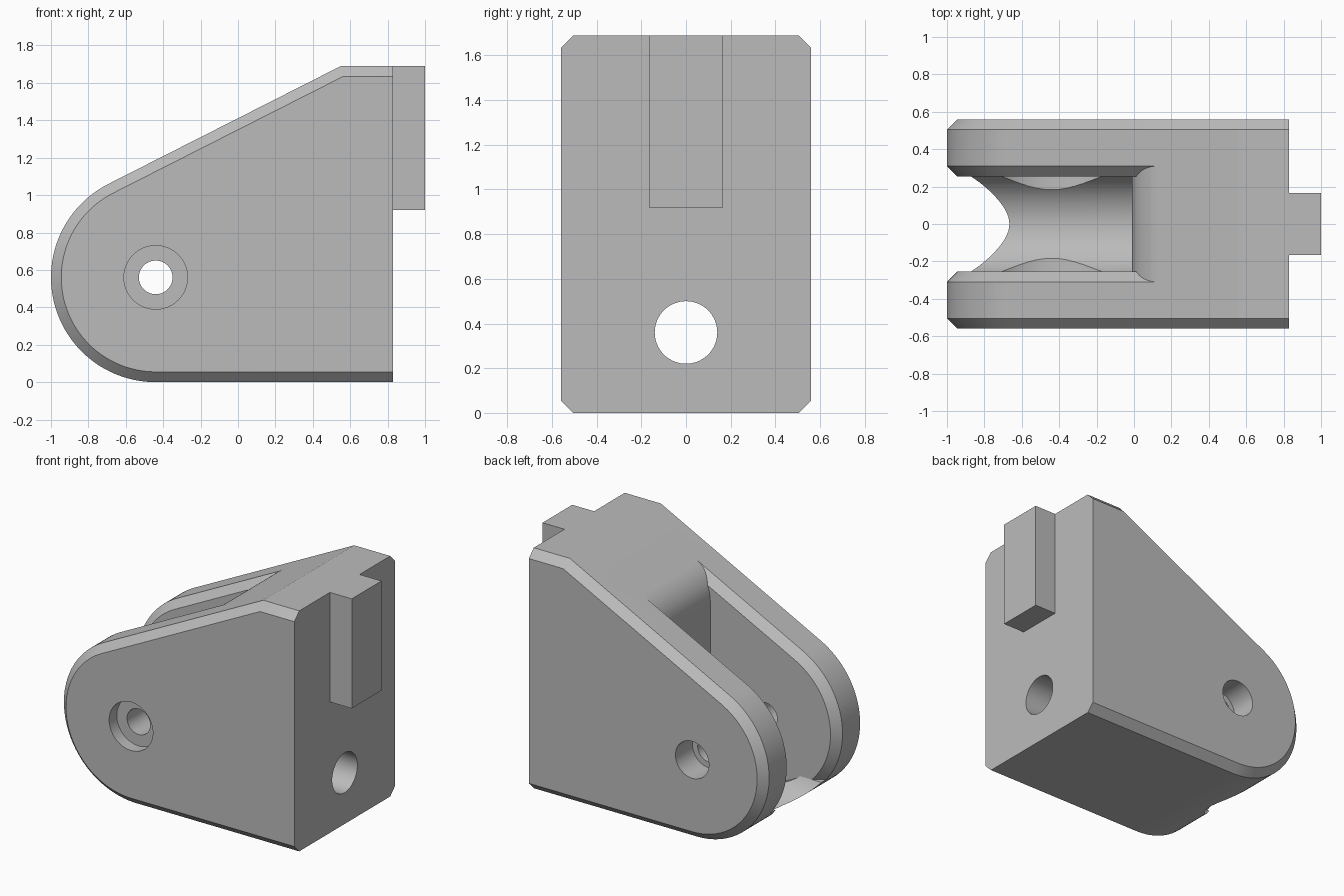
import bpy, bmesh
from math import sin, cos, tan, asin, atan2, hypot, radians, pi

cube = bpy.data.objects.get("Cube")
if cube:
    bpy.data.objects.remove(cube, do_unlink=True)

# Main dimensions
RIGHT, TOP, HALF = 0.83, 1.69, 0.56      # body right face, height, half width
PX, PZ, R = -0.44, 0.56, 0.56            # pin centre and nose radius
BEVEL = 0.055
SLOT, SLOT_END, SLOT_ROUND = 0.255, -0.01, 0.25
TROUGH_R, TROUGH_Z = 0.285, 0.333
dx, dz = 0.55 - PX, TOP - PZ
SLOPE = atan2(dz, dx) - asin(R / hypot(dx, dz))

grey = bpy.data.materials.new("grey_plastic")
grey.use_nodes = True
colour = (0.5, 0.5, 0.5, 1)
grey.diffuse_color = colour
grey.node_tree.nodes["Principled BSDF"].inputs["Base Color"].default_value = colour


def loft(name, rings):
    """Closed solid through rings of equal point count."""
    bm = bmesh.new()
    loops = [[bm.verts.new(p) for p in ring] for ring in rings]
    for a, b in zip(loops, loops[1:]):
        for i in range(len(a)):
            j = (i + 1) % len(a)
            bm.faces.new((a[i], a[j], b[j], b[i]))
    bm.faces.new(loops[0])
    bm.faces.new(loops[-1])
    bmesh.ops.recalc_face_normals(bm, faces=bm.faces)
    mesh = bpy.data.meshes.new(name)
    bm.to_mesh(mesh)
    bm.free()
    mesh.materials.append(grey)
    ob = bpy.data.objects.new(name, mesh)
    bpy.context.collection.objects.link(ob)
    return ob


def arc(cx, cy, r, start, end, n):
    return [(cx + r * cos(start + (end - start) * i / n),
             cy + r * sin(start + (end - start) * i / n)) for i in range(n + 1)]


def side(points, y):
    return [(x, y, z) for x, z in points]


def profile(d):
    """Side outline moved inward by d, except at the right face."""
    pts = arc(PX, PZ, R - d, -pi / 2, -1.5 * pi + SLOPE, 48)
    tx, tz = pts[-1]
    top = TOP - d
    return pts + [(tx + (top - tz) / tan(SLOPE), top), (RIGHT, top), (RIGHT, d)]


def cylinder(name, r, a, b, axis="Y", z=PZ):
    circle = arc(PX if axis == "Y" else 0, z, r, 0, 2 * pi, 64)[:-1]
    if axis == "Y":
        return loft(name, [side(circle, a), side(circle, b)])
    return loft(name, [[(x, u, v) for u, v in circle] for x in (a, b)])


def boolean(ob, cutter, operation="DIFFERENCE"):
    mod = ob.modifiers.new("cut", "BOOLEAN")
    mod.operation, mod.object, mod.solver = operation, cutter, "EXACT"
    bpy.context.view_layer.objects.active = ob
    bpy.ops.object.modifier_apply(modifier=mod.name)
    bpy.data.objects.remove(cutter, do_unlink=True)


# Body with bevelled outer edges
flat, inset = profile(0), profile(BEVEL)
body = loft("bracket_body", [side(inset, -HALF), side(flat, BEVEL - HALF),
                             side(flat, HALF - BEVEL), side(inset, HALF)])

# Slot cutter: side outline with a rounded top lip at its closed end
cx = SLOT_END + SLOT_ROUND
tx, tz = PX - R * sin(SLOPE), PZ + R * cos(SLOPE)
cz = tz - SLOT_ROUND * cos(SLOPE) + (cx - tx - SLOT_ROUND * sin(SLOPE)) * tan(SLOPE)
lip = arc(cx, cz, SLOT_ROUND, pi, pi / 2 + SLOPE, 16)
outline = [(-1.3, -0.2), (SLOT_END, -0.2)] + lip + [(lip[-1][0], 2), (-1.3, 2)]
wide = 0.33
slot = loft("slot_cutter", [side(outline, -wide), side(outline, wide)])

# Trough floor of the slot
half_angle = asin(SLOT / TROUGH_R)
floor = arc(0, TROUGH_Z, TROUGH_R, -pi / 2 - half_angle, -pi / 2 + half_angle, 32)
ledge = floor[0][1]
section = [(-0.4, ledge)] + floor + [(0.4, ledge), (0.4, 2.1), (-0.4, 2.1)]
trough = loft("trough_cutter", [[(x, u, v) for u, v in section] for x in (-1.4, 0.5)])
boolean(slot, trough, "INTERSECT")

# Bevelled inner edges of the two arms
for s in (-1, 1):
    core = loft("arm_core", [side(inset, s * SLOT),
                             side(profile(BEVEL - 0.1), s * (SLOT + 0.1))])
    boolean(slot, core)
boolean(body, slot)

# Wheel clearance, pin holes with their recesses, and cable hole
for cutter in (
    cylinder("wheel_clearance", 0.445, -SLOT - 0.0005, SLOT + 0.0005),
    cylinder("pin_hole", 0.09, -0.7, 0.7),
    cylinder("front_recess", 0.17, -0.7, 0.085 - HALF),
    cylinder("back_recess", 0.13, HALF - 0.19, 0.7),
    cylinder("cable_hole", 0.14, -0.3, 1, "X", 0.36),
):
    boolean(body, cutter)

# Mounting tab on the right face
tab_outline = [(RIGHT, 0.92), (1, 0.92), (1, TOP), (RIGHT, TOP)]
tab = loft("mounting_tab", [side(tab_outline, -0.165), side(tab_outline, 0.165)])

bpy.ops.object.select_all(action="DESELECT")
body.select_set(True)
bpy.context.view_layer.objects.active = body
bpy.ops.object.shade_smooth_by_angle(angle=radians(25))
